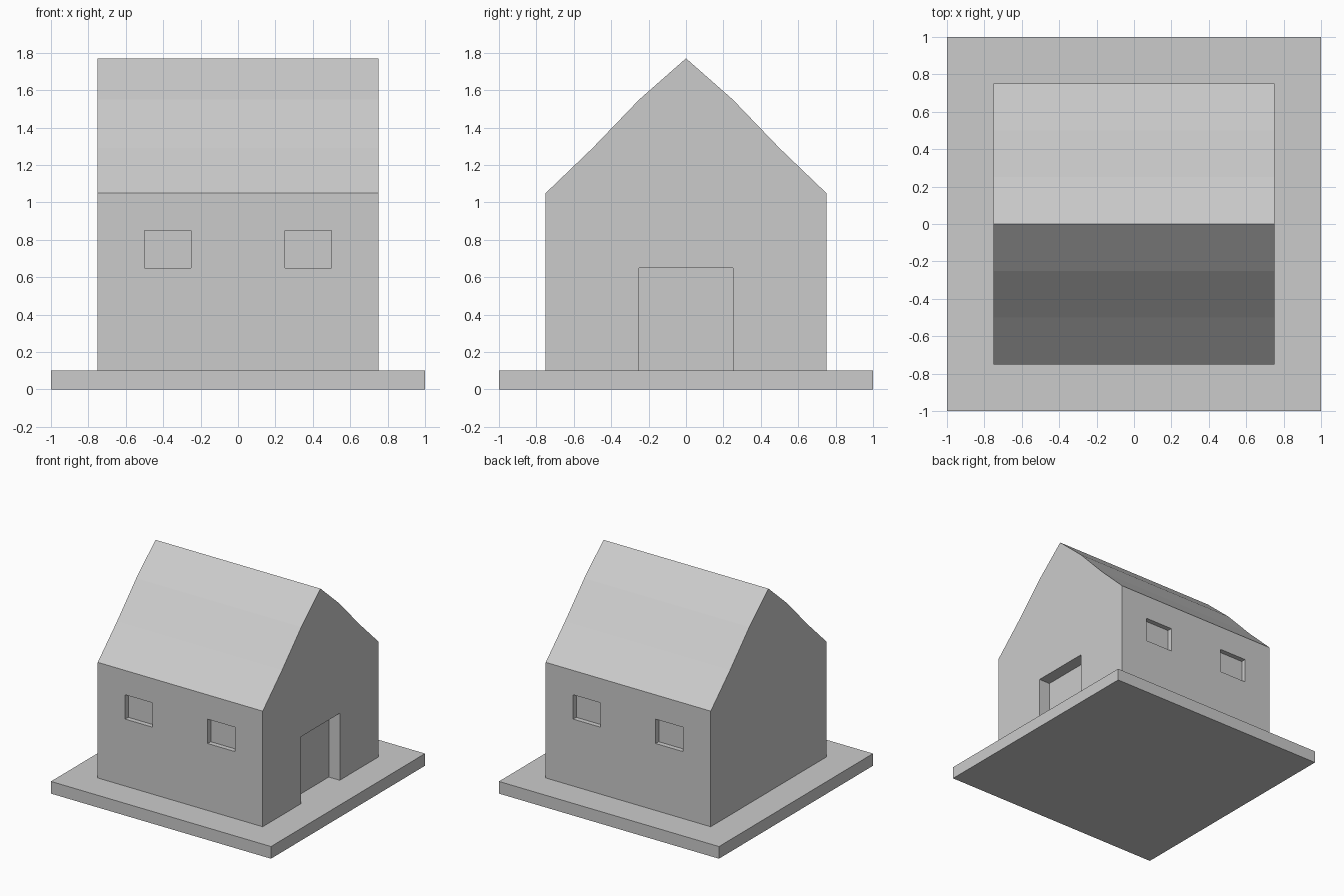
import bpy
import bmesh

cube = bpy.data.objects.get("Cube")
if cube:
    bpy.data.objects.remove(cube, do_unlink=True)

BASE_TOP = 0.10
HALF = 0.75
WINDOW_DEPTH = 0.04
DOOR_DEPTH = 0.10


def add_object(name, bm):
    bmesh.ops.recalc_face_normals(bm, faces=bm.faces)
    mesh = bpy.data.meshes.new(name)
    bm.to_mesh(mesh)
    bm.free()
    obj = bpy.data.objects.new(name, mesh)
    bpy.context.collection.objects.link(obj)
    return obj


def box(name, low, high):
    bm = bmesh.new()
    bmesh.ops.create_cube(bm, size=1)
    for v in bm.verts:
        v.co = [lo + (c + 0.5) * (hi - lo) for c, lo, hi in zip(v.co, low, high)]
    return add_object(name, bm)


def recess(target, name, low, high):
    cutter = box(name, low, high)
    cutter.hide_render = True
    cutter.hide_set(True)
    cutter.display_type = 'WIRE'
    mod = target.modifiers.new(name, 'BOOLEAN')
    mod.operation = 'DIFFERENCE'
    mod.solver = 'EXACT'
    mod.object = cutter
    bpy.context.view_layer.objects.active = target
    bpy.ops.object.modifier_apply(modifier=mod.name)
    bpy.data.objects.remove(cutter, do_unlink=True)


# Square base slab
box("base_slab", (-1, -1, 0), (1, 1, BASE_TOP))

# House body: gabled profile with gently bent roof slopes, extruded along x
slope = [(HALF, BASE_TOP), (HALF, 1.05), (0.5, 1.29), (0.25, 1.55)]
profile = slope + [(0, 1.77)] + [(-y, z) for y, z in reversed(slope)]
bm = bmesh.new()
gable = bm.faces.new([bm.verts.new((-HALF, y, z)) for y, z in profile])
ext = bmesh.ops.extrude_face_region(bm, geom=[gable], use_keep_orig=True)
moved = [g for g in ext["geom"] if isinstance(g, bmesh.types.BMVert)]
bmesh.ops.translate(bm, verts=moved, vec=(2 * HALF, 0, 0))
house = add_object("house_body", bm)

# Shallow window recesses, two on the front and two on the back
for side in (-1, 1):
    y0, y1 = sorted((side * (HALF - WINDOW_DEPTH), side * (HALF + 0.1)))
    for x in (-0.375, 0.375):
        recess(house, "window_cutter", (x - 0.125, y0, 0.65), (x + 0.125, y1, 0.85))

# Doorway recess, down to the top of the slab
recess(house, "door_cutter", (HALF - DOOR_DEPTH, -0.25, 0), (HALF + 0.1, 0.25, 0.65))
